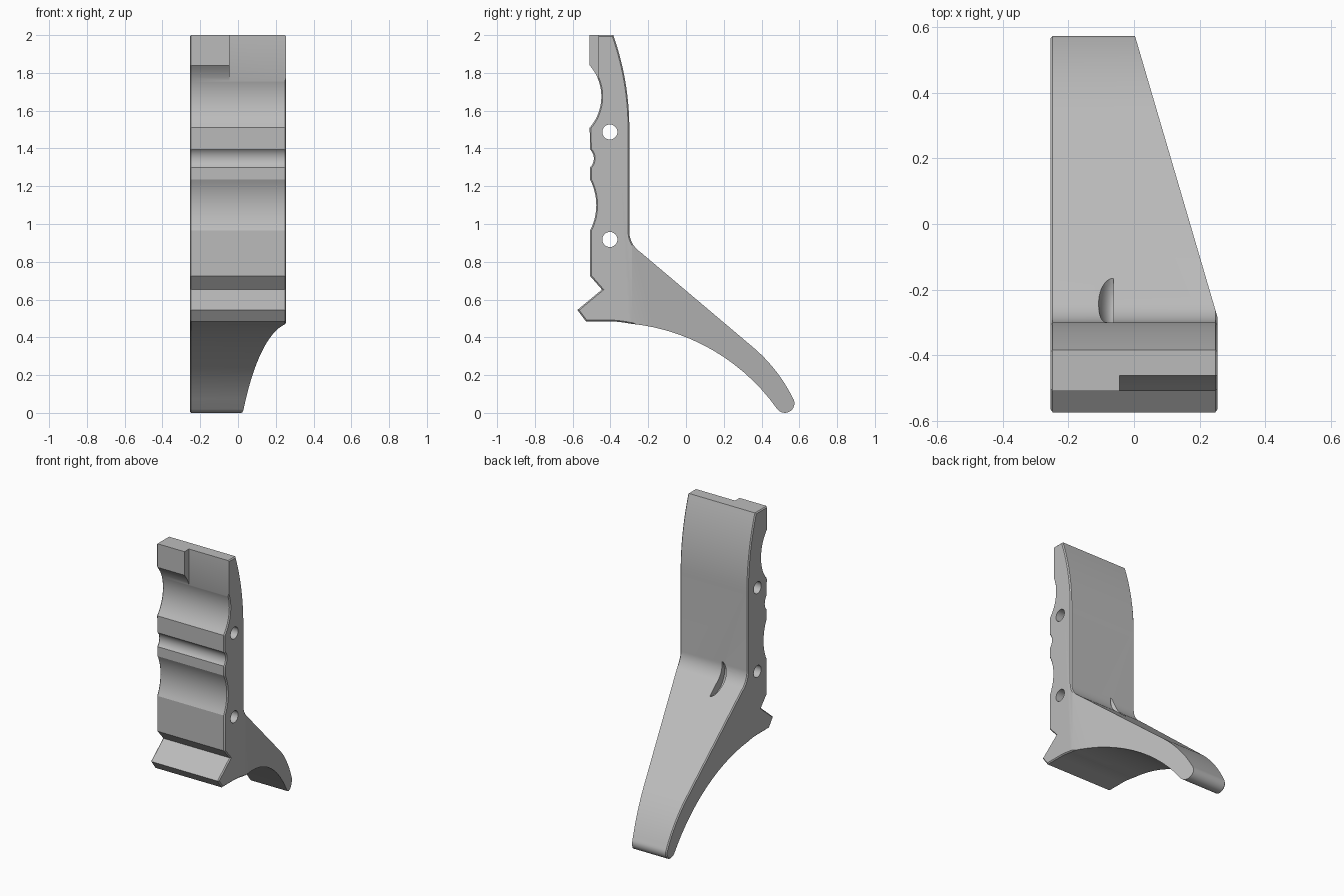
import bpy, bmesh, math
from mathutils import Vector

cube = bpy.data.objects.get("Cube")
if cube:
    bpy.data.objects.remove(cube, do_unlink=True)

HALF = 0.255

grey = bpy.data.materials.new("plain grey")
grey.use_nodes = True
colour = (0.5, 0.5, 0.5, 1)
grey.diffuse_color = colour
grey.node_tree.nodes["Principled BSDF"].inputs["Base Color"].default_value = colour


def arc(a, m, b, steps=14):
    """Points after a, up to b, on the circle through a, m and b."""
    (ax, ay), (mx, my), (bx, by) = a, m, b
    d = 2 * (ax * (my - by) + mx * (by - ay) + bx * (ay - my))
    qa, qm, qb = (p[0] ** 2 + p[1] ** 2 for p in (a, m, b))
    cx = (qa * (my - by) + qm * (by - ay) + qb * (ay - my)) / d
    cy = (qa * (bx - mx) + qm * (ax - bx) + qb * (mx - ax)) / d
    r = math.hypot(ax - cx, ay - cy)
    t0, tm, t1 = (math.atan2(p[1] - cy, p[0] - cx) for p in (a, m, b))
    turn = 2 * math.pi
    sweep = (t1 - t0) % turn
    if (tm - t0) % turn > sweep:
        sweep -= turn
    return [(cx + r * math.cos(t0 + sweep * i / steps),
             cy + r * math.sin(t0 + sweep * i / steps)) for i in range(1, steps + 1)]


def outline(start, moves):
    """A move is an end point, or a (middle, end) pair for an arc."""
    pts = [start]
    for mv in moves:
        if isinstance(mv[0], tuple):
            pts += arc(pts[-1], *mv)
        else:
            pts.append(mv)
    return pts


def prism(name, pts, axis, lo, hi, chamfer=0):
    """Extrude a flat outline along x (points are y, z) or z (points are x, y)."""
    bm = bmesh.new()
    place = (lambda p: (lo, *p)) if axis == "x" else (lambda p: (*p, lo))
    base = bm.faces.new([bm.verts.new(place(p)) for p in pts])
    ext = bmesh.ops.extrude_face_region(bm, geom=[base])["geom"]
    shift = Vector((hi - lo, 0, 0) if axis == "x" else (0, 0, hi - lo))
    bmesh.ops.translate(bm, vec=shift, verts=[g for g in ext if isinstance(g, bmesh.types.BMVert)])
    bmesh.ops.recalc_face_normals(bm, faces=bm.faces)
    if chamfer:
        bm.normal_update()
        rims = [e for e in bm.edges if any(len(f.verts) > 4 for f in e.link_faces)]
        bmesh.ops.bevel(bm, geom=rims, offset=chamfer, segments=1, affect="EDGES")
    me = bpy.data.meshes.new(name)
    bm.to_mesh(me)
    bm.free()
    me.materials.append(grey)
    ob = bpy.data.objects.new(name, me)
    bpy.context.collection.objects.link(ob)
    return ob


# Side outline: back, foot, underside, front lip, finger grooves
side = outline((-0.51, 2.0), [
    (-0.385, 2.0),
    ((-0.322, 1.76), (-0.3, 1.5)),
    (-0.3, 0.96),
    ((-0.285, 0.9), (-0.24, 0.85)),
    (0.34, 0.36),
    ((0.465, 0.235), (0.565, 0.08)),
    ((0.54, 0.003), (0.483, 0.02)),
    ((0.17, 0.315), (-0.3, 0.473)),
    ((-0.36, 0.482), (-0.42, 0.485)),
    (-0.53, 0.485),
    (-0.575, 0.545),
    (-0.445, 0.653),
    (-0.508, 0.725),
    (-0.508, 0.965),
    ((-0.475, 1.1), (-0.508, 1.235)),
    (-0.508, 1.3),
    ((-0.488, 1.35), (-0.508, 1.395)),
    (-0.51, 1.51),
    ((-0.448, 1.68), (-0.51, 1.84)),
])
body = prism("grip_and_foot", side, "x", -HALF, HALF, 0.007)

# Cutters: slanted foot side, front corner recess, pin holes, thumb scoop
cutters = [
    prism("foot_taper_cutter", [(HALF, -0.285), (1, -0.285), (1, 1), (-0.122, 1)], "z", -1, 1.9),
    prism("corner_recess_cutter", [(-0.045, -1), (1, -1), (1, -0.462), (-0.045, -0.462)], "z", 1.72, 2.2),
]
for name, z in (("lower", 0.918), ("upper", 1.487)):
    ring = [(-0.403 + 0.04 * math.cos(i * math.pi / 16), z + 0.04 * math.sin(i * math.pi / 16))
            for i in range(32)]
    cutters.append(prism(name + "_pin_hole_cutter", ring, "x", -1, 1))

bm = bmesh.new()
bmesh.ops.create_uvsphere(bm, u_segments=32, v_segments=16, radius=0.12)
bmesh.ops.scale(bm, vec=(0.45, 1, 1), verts=bm.verts)
cut = bmesh.ops.bisect_plane(bm, geom=bm.verts[:] + bm.edges[:] + bm.faces[:],
                             plane_co=(0, 0, 0), plane_no=(1, 0, 0), clear_outer=True)
bmesh.ops.holes_fill(bm, edges=bm.edges)
bmesh.ops.recalc_face_normals(bm, faces=bm.faces)
bmesh.ops.translate(bm, vec=(-0.062, -0.205, 0.9), verts=bm.verts)
me = bpy.data.meshes.new("scoop_cutter")
bm.to_mesh(me)
bm.free()
me.materials.append(grey)
scoop = bpy.data.objects.new("scoop_cutter", me)
bpy.context.collection.objects.link(scoop)
cutters.append(scoop)

bpy.ops.object.select_all(action="DESELECT")
bpy.context.view_layer.objects.active = body
body.select_set(True)
for c in cutters:
    mod = body.modifiers.new(c.name, "BOOLEAN")
    mod.operation, mod.solver, mod.object = "DIFFERENCE", "EXACT", c
    bpy.ops.object.modifier_apply(modifier=mod.name)
    bpy.data.objects.remove(c, do_unlink=True)

bpy.ops.object.shade_smooth_by_angle(angle=math.radians(25))
